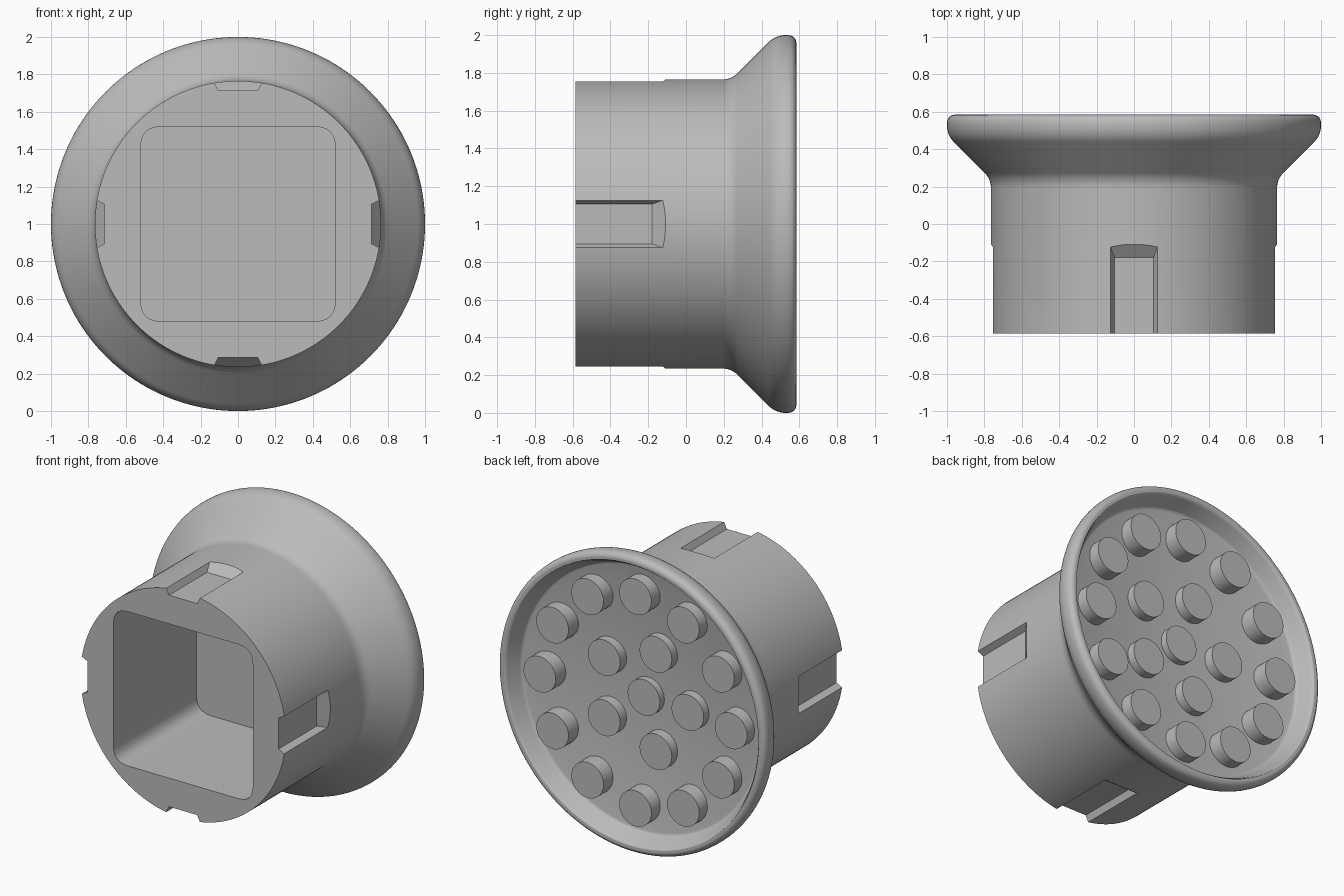
import bpy, bmesh, math
from mathutils import Vector, Matrix

if "Cube" in bpy.data.objects:
    bpy.data.objects.remove(bpy.data.objects["Cube"], do_unlink=True)

grey = bpy.data.materials.new("plain_grey")
grey.use_nodes = True
grey.diffuse_color = (0.5, 0.5, 0.5, 1)
grey.node_tree.nodes["Principled BSDF"].inputs["Base Color"].default_value = (0.5, 0.5, 0.5, 1)

CENTRE = Vector((0, 0, 1))
FRONT = -0.585


def make_object(name, bm):
    bmesh.ops.recalc_face_normals(bm, faces=bm.faces)
    bmesh.ops.translate(bm, verts=bm.verts, vec=CENTRE)
    mesh = bpy.data.meshes.new(name)
    bm.to_mesh(mesh)
    bm.free()
    mesh.materials.append(grey)
    obj = bpy.data.objects.new(name, mesh)
    bpy.context.collection.objects.link(obj)
    return obj


def rounded(corners, closed=False, steps=8):
    """Round each (u, v, radius) corner of an outline."""
    out, n = [], len(corners)
    for i, (u, v, radius) in enumerate(corners):
        p = Vector((u, v))
        if radius == 0 or (not closed and i in (0, n - 1)):
            out.append(p)
            continue
        a = (Vector(corners[i - 1][:2]) - p).normalized()
        b = (Vector(corners[(i + 1) % n][:2]) - p).normalized()
        reach = radius / math.tan(a.angle(b) / 2)
        for k in range(steps + 1):
            t = k / steps
            out.append(p + a * reach * (1 - t) ** 2 + b * reach * t ** 2)
    return out


def dish_y(r):
    return 0.40 + 0.088 * r * r


def revolve(name, profile, steps=160):
    bm = bmesh.new()
    verts = [bm.verts.new((r, y, 0)) for r, y in profile]
    edges = [bm.edges.new(pair) for pair in zip(verts, verts[1:])]
    bmesh.ops.spin(bm, geom=verts + edges, cent=(0, 0, 0), axis=(0, 1, 0),
                   angle=math.tau, steps=steps, use_duplicate=False)
    bmesh.ops.remove_doubles(bm, verts=bm.verts, dist=1e-5)
    return make_object(name, bm)


def hull(name, points, turn=0):
    bm = bmesh.new()
    for p in points:
        bm.verts.new(p)
    result = bmesh.ops.convex_hull(bm, input=bm.verts)
    bmesh.ops.dissolve_limit(bm, angle_limit=0.001, verts=bm.verts, edges=bm.edges)
    bmesh.ops.rotate(bm, verts=bm.verts, cent=(0, 0, 0), matrix=Matrix.Rotation(turn, 3, 'Y'))
    return make_object(name, bm)


def smooth(obj, degrees=30):
    bpy.ops.object.select_all(action='DESELECT')
    obj.select_set(True)
    bpy.context.view_layer.objects.active = obj
    bpy.ops.object.shade_smooth_by_angle(angle=math.radians(degrees))


# Body: barrel, flared skirt, rounded rim and shallow dish at the back
profile = [(0, FRONT, 0), (0.765, FRONT, 0), (0.765, 0.24, 0.12), (1.0, 0.475, 0.13),
           (1.0, 0.585, 0.05), (0.945, 0.585, 0.035), (0.895, dish_y(0.895), 0.03)]
profile += [(r, dish_y(r), 0) for r in (0.8, 0.65, 0.5, 0.35, 0.2, 0)]
body = revolve("flared_body", rounded(profile))

# Square socket cut from the front
h = 0.52
square = rounded([(-h, -h, 0.11), (h, -h, 0.11), (h, h, 0.11), (-h, h, 0.11)], closed=True)
cutters = [hull("socket_cutter", [(p.x, y, p.y) for p in square for y in (FRONT - 0.1, 0.30)])]

# Four tapered slots around the barrel
for i in range(4):
    points = []
    for r, half, end in ((0.713, 0.105, -0.18), (0.80, 0.148, -0.06)):
        points += [(s * half, y, r) for s in (-1, 1) for y in (FRONT - 0.1, end)]
    cutters.append(hull("slot_cutter", points, i * math.pi / 2))

for cutter in cutters:
    cutter.hide_render = True
    mod = body.modifiers.new("cut", 'BOOLEAN')
    mod.operation, mod.solver, mod.object = 'DIFFERENCE', 'EXACT', cutter
bpy.context.view_layer.update()
cut_mesh = bpy.data.meshes.new_from_object(body.evaluated_get(bpy.context.evaluated_depsgraph_get()))
body.modifiers.clear()
body.data = cut_mesh
for cutter in cutters:
    bpy.data.objects.remove(cutter, do_unlink=True)
smooth(body)

# Round pegs in the dish: one in the middle and two rings
for ring, count, radius, top in (("centre", 1, 0, 0.45), ("inner", 5, 0.345, 0.475),
                                 ("outer", 12, 0.714, 0.54)):
    for i in range(count):
        a = math.tau * i / count
        bm = bmesh.new()
        base = dish_y(radius) - 0.03
        bmesh.ops.create_cone(bm, cap_ends=True, segments=48, radius1=0.12, radius2=0.12,
                              depth=top - base)
        bmesh.ops.rotate(bm, verts=bm.verts, cent=(0, 0, 0),
                         matrix=Matrix.Rotation(math.pi / 2, 3, 'X'))
        bmesh.ops.translate(bm, verts=bm.verts, vec=(-radius * math.cos(a), (top + base) / 2,
                                                     radius * math.sin(a)))
        smooth(make_object(f"{ring}_peg_{i + 1}", bm))
